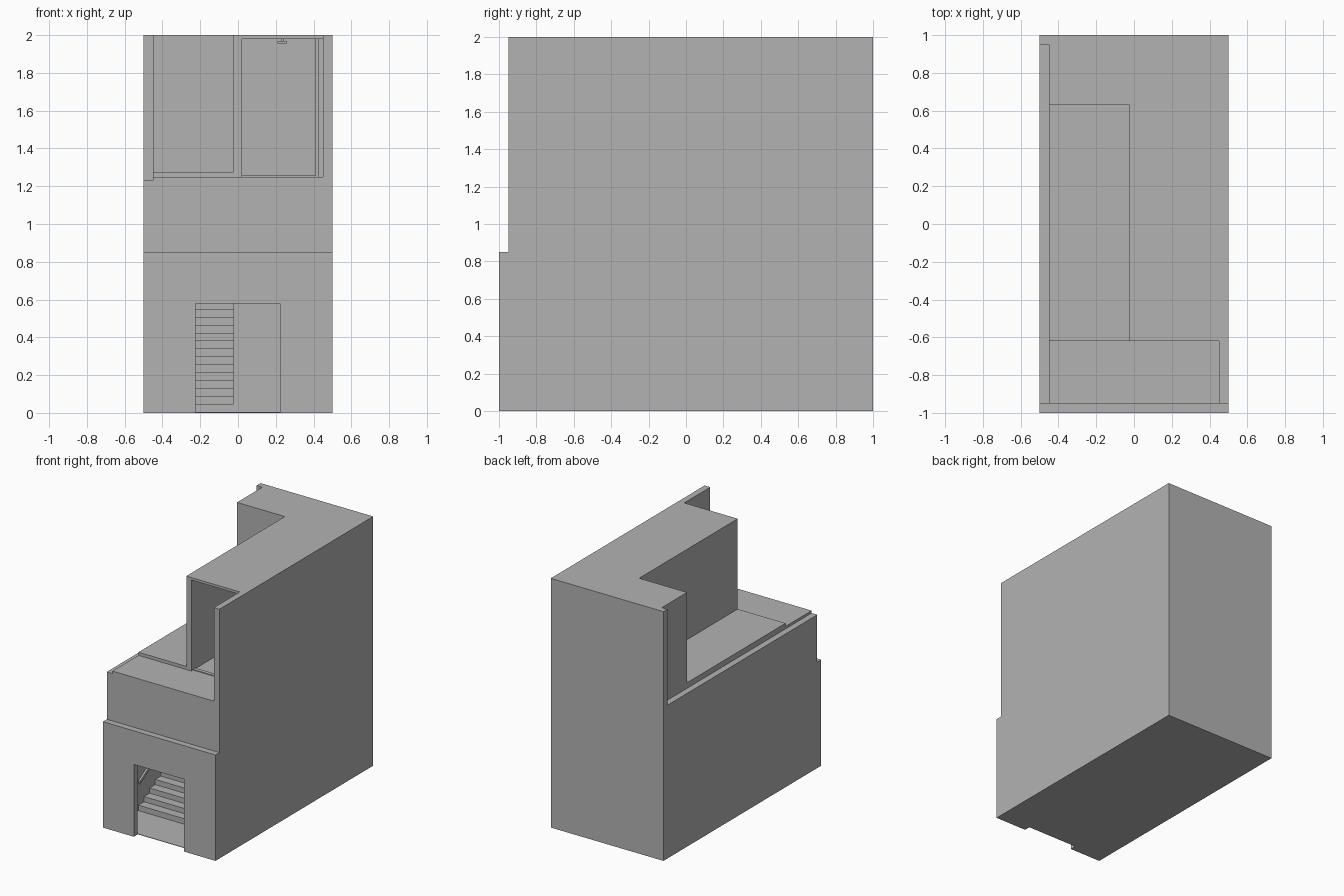
import bpy
import bmesh
from mathutils import Vector

cube = bpy.data.objects.get("Cube")
if cube:
    bpy.data.objects.remove(cube, do_unlink=True)

plaster = bpy.data.materials.new("plain_grey")
plaster.use_nodes = True
grey = (0.45, 0.45, 0.45, 1)
plaster.diffuse_color = grey
plaster.node_tree.nodes["Principled BSDF"].inputs["Base Color"].default_value = grey


def prism(name, outline, place, depth):
    """Extrude a flat outline; place maps an outline point to 3D."""
    bm = bmesh.new()
    face = bm.faces.new([bm.verts.new(place(a, b)) for a, b in outline])
    sweep = bmesh.ops.extrude_face_region(bm, geom=[face])
    moved = [g for g in sweep["geom"] if isinstance(g, bmesh.types.BMVert)]
    bmesh.ops.translate(bm, verts=moved, vec=Vector(depth))
    bmesh.ops.recalc_face_normals(bm, faces=bm.faces)
    mesh = bpy.data.meshes.new(name)
    bm.to_mesh(mesh)
    bm.free()
    mesh.materials.append(plaster)
    obj = bpy.data.objects.new(name, mesh)
    bpy.context.collection.objects.link(obj)
    return obj


def box(name, x, y, z):
    outline = [(x[0], y[0]), (x[1], y[0]), (x[1], y[1]), (x[0], y[1])]
    return prism(name, outline, lambda a, b: (a, b, z[0]), (0, 0, z[1] - z[0]))


# Main levels and wall lines
OUT, IN = 0.5, 0.45
FRONT, BACK = -0.95, 0.95
SET, REAR = -0.62, 0.63
FLOOR, DECK, CEIL, TOP = 1.25, 1.275, 1.98, 2.0
PARTY = (-0.025, 0.02)
THICK = 0.05

# Ground storey front with the doorway cut out of its outline
door_l, door_r, door_h, ledge = -0.225, 0.222, 0.58, 0.85
front = [(-OUT, 0), (door_l, 0), (door_l, door_h), (door_r, door_h),
         (door_r, 0), (OUT, 0), (OUT, ledge), (-OUT, ledge)]
prism("front_wall", front, lambda a, b: (a, -1, b), (0, THICK, 0))

# Outer shell
box("upper_front_wall", (-IN, IN), (FRONT, FRONT + THICK), (ledge, FLOOR - THICK))
box("low_side_wall", (-OUT, -IN), (FRONT, BACK), (0, 1.23))
box("tall_side_wall", (IN, OUT), (FRONT, BACK), (0, TOP))
box("back_wall", (-OUT, OUT), (BACK, 1), (0, TOP))
box("ground_floor", (-IN, IN), (FRONT, BACK), (0, 0.004))
box("first_floor", (-IN, IN), (FRONT, BACK), (FLOOR - THICK, FLOOR))
box("terrace_deck", (-IN, PARTY[0]), (SET, REAR), (FLOOR, DECK))

# Ground storey partitions
box("hall_wall", (PARTY[0], IN), (SET, SET + THICK), (0.004, FLOOR - THICK))
box("stair_wall", PARTY, (SET + THICK, BACK), (0.004, FLOOR - THICK))

# Staircase with a landing at the top
rise, run, steps = 0.0418, 0.071, 17
stair = [(SET, 0.004)]
for i in range(steps):
    z = 0.048 + i * rise
    stair += [(SET + i * run, z), (SET + (i + 1) * run, z)]
stair[-1] = (BACK, stair[-1][1])
stair.append((BACK, 0.004))
prism("staircase", stair, lambda a, b: (-IN, a, b), (PARTY[0] + IN, 0, 0))

# Handrail along the stair wall
end = SET + steps * run
lift = (end - SET) * rise / run
rail = [(SET, 0.22), (end, 0.22 + lift), (end, 0.245 + lift), (SET, 0.245)]
prism("handrail", rail, lambda a, b: (-IN, a, b), (0.015, 0, 0))

# Upper room, L-shaped around the terrace
inner = REAR + THICK
box("party_wall", PARTY, (SET, inner), (FLOOR, TOP))
box("terrace_back_wall", (-IN, PARTY[0]), (REAR, inner), (FLOOR, TOP))
box("stair_head_wall", (-IN, -IN + THICK), (inner, BACK), (FLOOR, TOP))
box("room_roof", (PARTY[1], IN), (SET, BACK), (CEIL, TOP))
box("stair_head_roof", (-IN + THICK, PARTY[1]), (inner, BACK), (CEIL, TOP))

# Door standing open, its sill and the ceiling lamp
box("open_door", (0.41, 0.43), (SET + 0.02, SET + 0.41), (FLOOR, CEIL))
box("door_sill", (PARTY[1], 0.41), (SET + 0.02, SET + 0.05), (FLOOR, FLOOR + 0.006))
box("ceiling_lamp", (0.21, 0.26), (0.1, 0.15), (1.955, 1.97))
box("lamp_stem", (0.23, 0.24), (0.12, 0.13), (1.97, CEIL))
